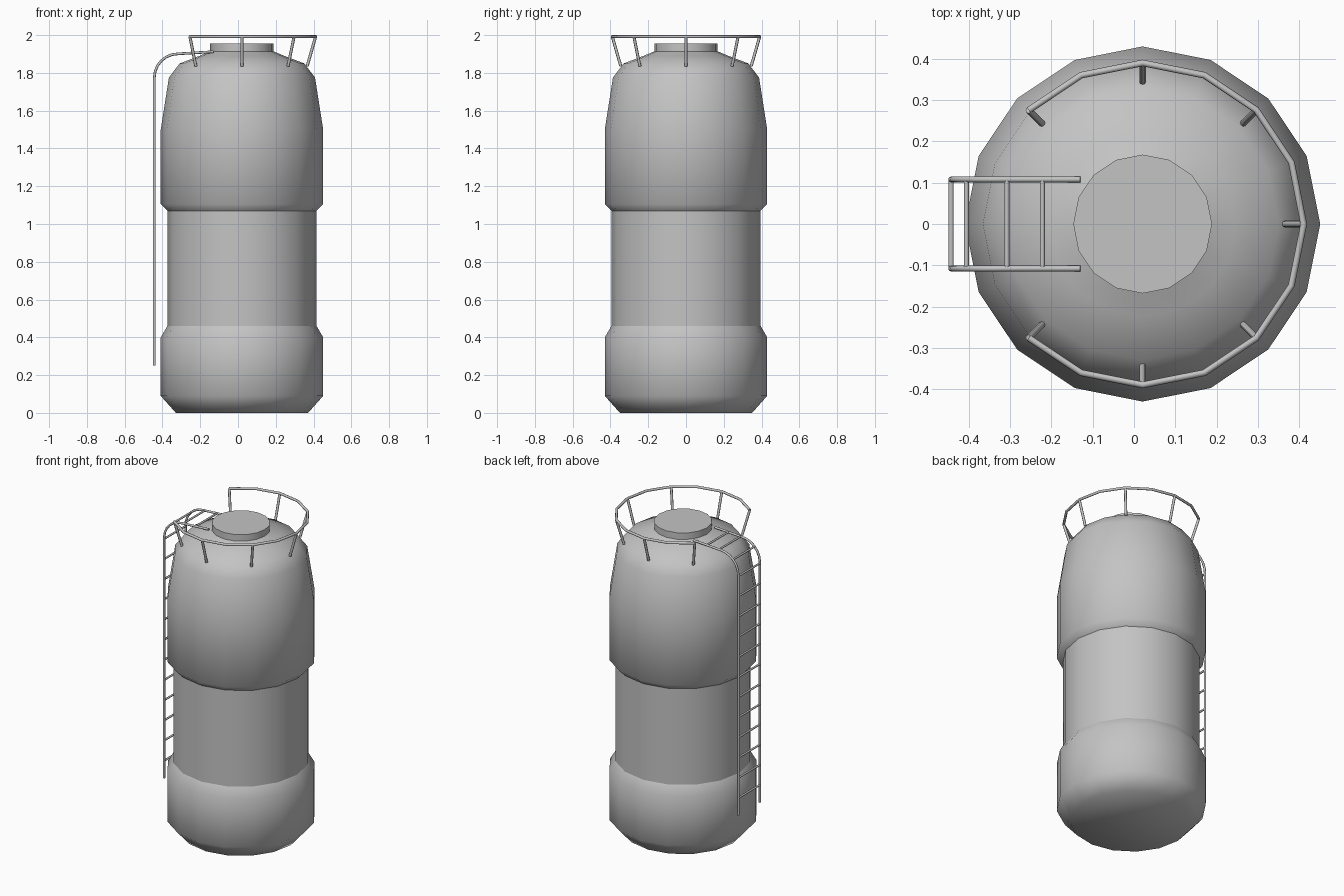
import bpy, bmesh
from math import cos, sin, pi, radians

cube = bpy.data.objects.get("Cube")
if cube:
    bpy.data.objects.remove(cube, do_unlink=True)

CX = 0.021      # tank axis
SIDES = 16

grey = bpy.data.materials.new("plain grey")
grey.use_nodes = True
grey.diffuse_color = (0.55, 0.55, 0.55, 1)
grey.node_tree.nodes["Principled BSDF"].inputs["Base Color"].default_value = grey.diffuse_color


def smooth(obj, angle):
    bpy.ops.object.select_all(action='DESELECT')
    obj.select_set(True)
    bpy.context.view_layer.objects.active = obj
    bpy.ops.object.shade_smooth_by_angle(angle=radians(angle))


def lathe(name, profile, cap_bottom=False, cap_top=False, angle=60):
    """Turn a (radius, height) profile round the tank axis."""
    bm = bmesh.new()
    rings = [[bm.verts.new((CX + r * cos(2 * pi * i / SIDES), r * sin(2 * pi * i / SIDES), z))
              for i in range(SIDES)] for r, z in profile]
    for low, high in zip(rings, rings[1:]):
        for i in range(SIDES):
            j = (i + 1) % SIDES
            bm.faces.new((low[i], low[j], high[j], high[i]))
    if cap_bottom:
        bm.faces.new(rings[0][::-1])
    if cap_top:
        bm.faces.new(rings[-1])
    mesh = bpy.data.meshes.new(name)
    bm.to_mesh(mesh)
    bm.free()
    mesh.materials.append(grey)
    obj = bpy.data.objects.new(name, mesh)
    bpy.context.collection.objects.link(obj)
    smooth(obj, angle)


def tubes(name, paths, radius):
    """Round bars along straight-segment paths, joined in one mesh."""
    curve = bpy.data.curves.new(name, 'CURVE')
    curve.dimensions = '3D'
    curve.bevel_depth = radius
    curve.bevel_resolution = 2
    curve.use_fill_caps = True
    for path in paths:
        spline = curve.splines.new('POLY')
        spline.points.add(len(path) - 1)
        for point, co in zip(spline.points, path):
            point.co = (*co, 1)
    curve.materials.append(grey)
    obj = bpy.data.objects.new(name, curve)
    bpy.context.collection.objects.link(obj)
    bpy.ops.object.select_all(action='DESELECT')
    obj.select_set(True)
    bpy.context.view_layer.objects.active = obj
    bpy.ops.object.convert(target='MESH')
    smooth(bpy.context.view_layer.objects.active, 50)


# Tank body
lathe("tank_base", [(0.35, 0), (0.43, 0.09), (0.43, 0.40), (0.395, 0.46)], cap_bottom=True)
lathe("tank_barrel", [(0.395, 0.45), (0.395, 1.08)])
lathe("tank_upper_shell", [(0.39, 1.065), (0.43, 1.105), (0.43, 1.5), (0.387, 1.775),
                           (0.33, 1.85), (0.225, 1.89), (0.165, 1.915)])
lathe("hatch_lid", [(0.168, 1.912), (0.168, 1.955)], cap_top=True, angle=40)


# Guard rail, open on the ladder side
def around(r, step, z):
    a = 2 * pi * step / SIDES
    return (CX + r * cos(a), r * sin(a), z)


tubes("guard_rail", [[around(0.39, s, 1.992) for s in range(-6, 7)]], 0.008)
tubes("guard_rail_posts", [[around(0.345, s, 1.835), around(0.39, s, 1.992)]
                           for s in range(-6, 7, 2)], 0.008)

# Ladder with bent top
HALF = 0.108
bend_x, bend_z, bend_r = -0.317, 1.775, 0.126
arc = [(bend_x - bend_r * cos(radians(a)), bend_z + bend_r * sin(radians(a)))
       for a in range(0, 91, 15)]
side = [(bend_x - bend_r, 0.25)] + arc + [(-0.13, 1.912)]
tubes("ladder_rails", [[(x, s * HALF, z) for x, z in side] for s in (-1, 1)], 0.007)

rungs = [(bend_x - bend_r, 0.36 + 0.128 * i) for i in range(12)]
rungs += [(-0.406, 1.864), (-0.308, 1.902), (-0.222, 1.907)]
tubes("ladder_rungs", [[(x, -HALF, z), (x, HALF, z)] for x, z in rungs], 0.006)
